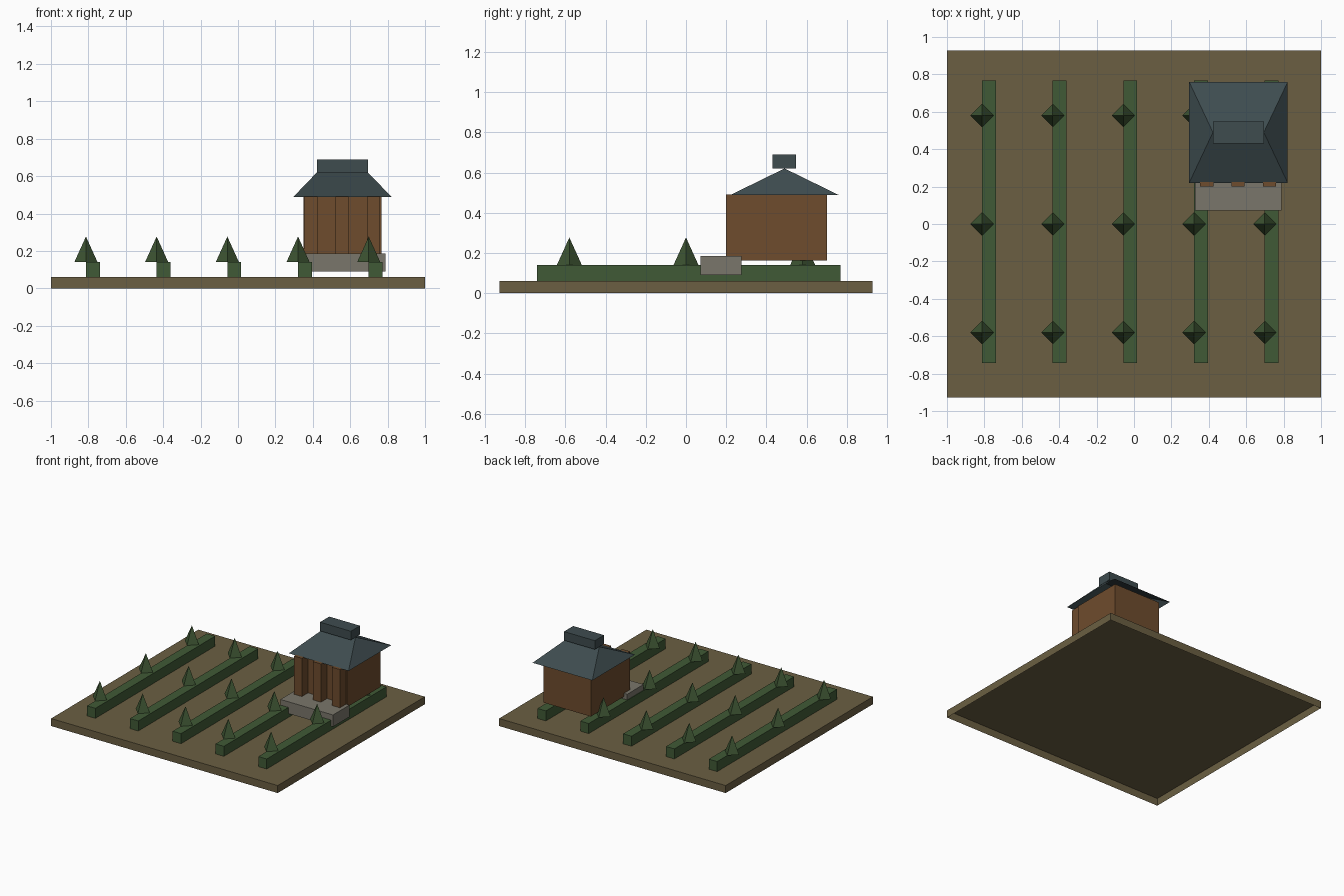
import bpy, bmesh, math

if "Cube" in bpy.data.objects:
    bpy.data.objects.remove(bpy.data.objects["Cube"])


def material(name, rgb):
    lin = [((c / 255 + 0.055) / 1.055) ** 2.4 for c in rgb]
    m = bpy.data.materials.new(name)
    m.diffuse_color = (*lin, 1)
    m.use_nodes = True
    m.node_tree.nodes["Principled BSDF"].inputs["Base Color"].default_value = m.diffuse_color
    return m


SOIL = material("soil brown", (107, 95, 66))
HEDGE = material("hedge green", (64, 90, 54))
LEAF = material("tree green", (61, 84, 50))
WOOD = material("timber brown", (110, 76, 45))
SLATE = material("slate roof", (62, 76, 79))
STONE = material("step stone", (122, 118, 107))


def finish(name, bm, mat):
    me = bpy.data.meshes.new(name)
    bm.to_mesh(me)
    bm.free()
    me.materials.append(mat)
    ob = bpy.data.objects.new(name, me)
    bpy.context.collection.objects.link(ob)
    return ob


def box(name, xs, ys, zs, mat):
    """Box from its extents on each axis, open underneath."""
    bm = bmesh.new()
    bmesh.ops.create_cube(bm, size=1)
    bm.normal_update()
    bottom = [f for f in bm.faces if f.normal.z < -0.9]
    bmesh.ops.delete(bm, geom=bottom, context='FACES_ONLY')
    for v in bm.verts:
        v.co = [a + (b - a) * (c + 0.5) for (a, b), c in zip((xs, ys, zs), v.co)]
    return finish(name, bm, mat)


def tree(name, x, y):
    """Four-sided pointed tree with its corners on the axes."""
    bm = bmesh.new()
    base = [bm.verts.new((x + 0.062 * math.cos(i * math.pi / 2),
                          y + 0.062 * math.sin(i * math.pi / 2), 0.14)) for i in range(4)]
    tip = bm.verts.new((x, y, 0.277))
    for i in range(4):
        bm.faces.new((base[i], base[(i + 1) % 4], tip))
    return finish(name, bm, LEAF)


# Field slab, hollow below
box("field", (-1, 1), (-0.928, 0.928), (0, 0.06), SOIL)

# Planted rows, each with three trees
for i in range(5):
    x = -0.813 + 0.378 * i
    box(f"hedge_row_{i + 1}", (x, x + 0.074), (-0.742, 0.768), (0.06, 0.14), HEDGE)
    for j, y in enumerate((-0.58, 0, 0.58)):
        tree(f"tree_{i + 1}_{j + 1}", x, y)

# Pavilion: step, body and slightly inset front posts
box("front_step", (0.325, 0.789), (0.071, 0.277), (0.091, 0.185), STONE)
box("house_body", (0.350, 0.767), (0.279, 0.70), (0.162, 0.49), WOOD)
for i in range(3):
    x = 0.354 + 0.168 * i
    box(f"front_post_{i + 1}", (x, x + 0.07), (0.20, 0.279), (0.162, 0.49), WOOD)

# Hipped roof, open underneath
bm = bmesh.new()
a, b, c, d = [bm.verts.new((x, y, 0.488)) for x, y in
              ((0.295, 0.22), (0.822, 0.22), (0.822, 0.76), (0.295, 0.76))]
r0, r1 = [bm.verts.new((x, 0.49, 0.62)) for x in (0.422, 0.694)]
for f in ((a, b, r1, r0), (b, c, r1), (c, d, r0, r1), (d, a, r0)):
    bm.faces.new(f)
finish("hipped_roof", bm, SLATE)

# Ridge cap
box("ridge_cap", (0.422, 0.694), (0.431, 0.547), (0.62, 0.69), SLATE)
